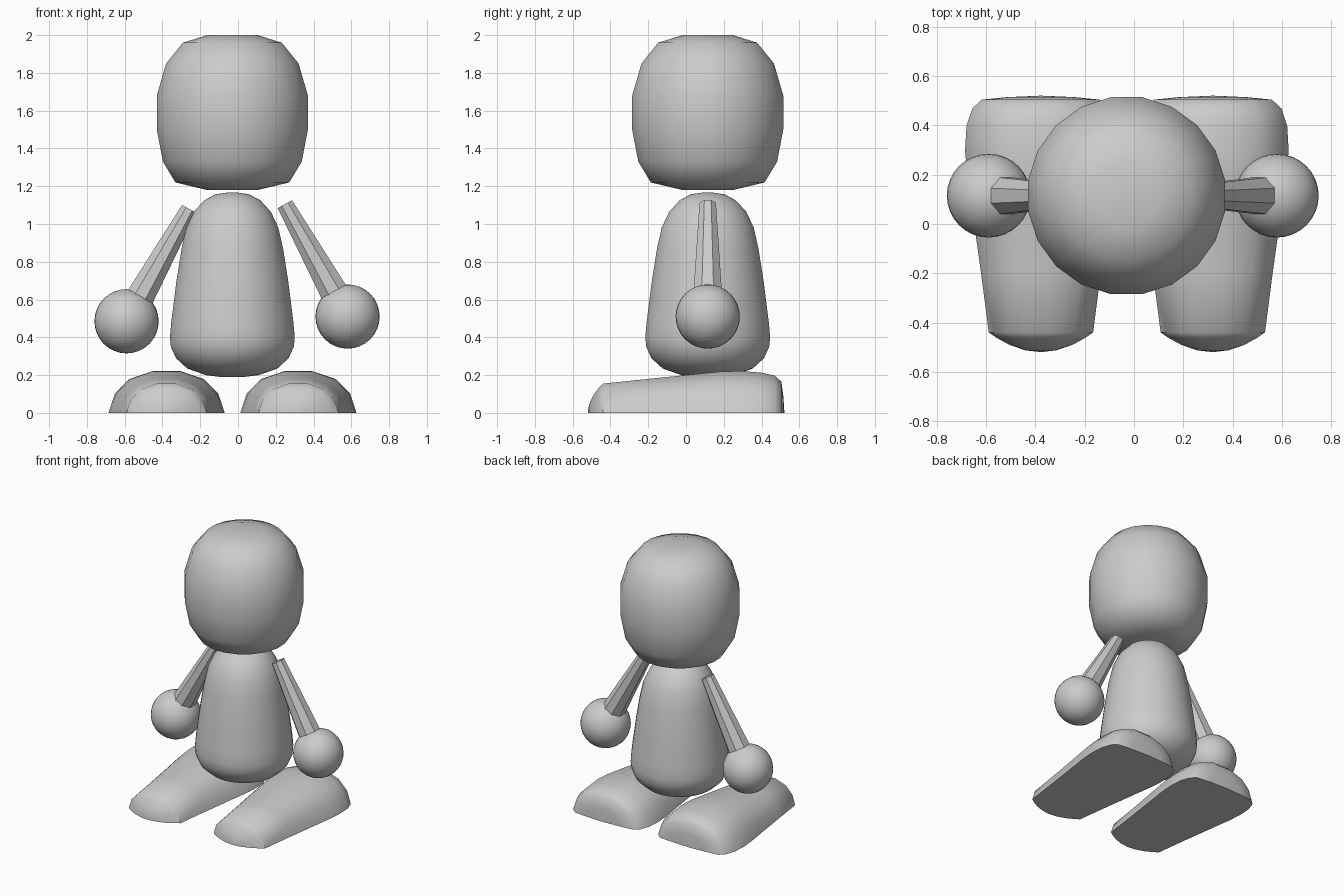
import bpy, bmesh, math
from mathutils import Vector

if "Cube" in bpy.data.objects:
    bpy.data.objects.remove(bpy.data.objects["Cube"])

grey = bpy.data.materials.new("light grey")
grey.diffuse_color = (0.6, 0.6, 0.6, 1)
grey.use_nodes = True
grey.node_tree.nodes["Principled BSDF"].inputs["Base Color"].default_value = grey.diffuse_color


def finish(bm, name, angle=None):
    """Turn a bmesh into a named object, smooth below the given angle."""
    bmesh.ops.remove_doubles(bm, verts=bm.verts, dist=1e-5)
    bmesh.ops.recalc_face_normals(bm, faces=bm.faces)
    mesh = bpy.data.meshes.new(name)
    bm.to_mesh(mesh)
    bm.free()
    mesh.materials.append(grey)
    ob = bpy.data.objects.new(name, mesh)
    bpy.context.collection.objects.link(ob)
    if angle:
        bpy.ops.object.select_all(action='DESELECT')
        ob.select_set(True)
        bpy.context.view_layer.objects.active = ob
        bpy.ops.object.shade_smooth_by_angle(angle=math.radians(angle))
    return ob


def loft(bm, rings, closed=True):
    """Bridge rings of points; a closed loft wraps around."""
    rows = [[bm.verts.new(p) for p in ring] for ring in rings]
    n = len(rows[0])
    for a, b in zip(rows, rows[1:]):
        for i in range(n if closed else n - 1):
            j = (i + 1) % n
            bm.faces.new((a[i], a[j], b[j], b[i]))
    return rows


def lathe(name, profile, x, y, sides):
    bm = bmesh.new()
    angles = [2 * math.pi * (i + 0.5) / sides for i in range(sides)]
    rows = loft(bm, [[(x + r * math.cos(a), y + r * math.sin(a), z) for a in angles]
                     for r, z in profile])
    bm.faces.new(rows[0])
    bm.faces.new(rows[-1])
    return finish(bm, name, 50)


# Head: rounded barrel
lathe("head", [(0.135, 1.18), (0.305, 1.22), (0.372, 1.33), (0.405, 1.5),
               (0.405, 1.68), (0.355, 1.85), (0.265, 1.96), (0.135, 2.0)],
      -0.03, 0.115, 20)

# Body: pear shape
lathe("body", [(0.06, 0.19), (0.14, 0.2), (0.24, 0.235), (0.3, 0.29), (0.327, 0.35),
               (0.332, 0.4), (0.325, 0.48), (0.297, 0.7), (0.27, 0.87), (0.245, 0.98),
               (0.205, 1.065), (0.15, 1.125), (0.09, 1.157), (0.03, 1.166)],
      -0.03, 0.115, 32)


# Arms: faceted tapered rods ending in ball hands
def arm(side, shoulder, hand):
    top, end = Vector((shoulder[0], 0.115, shoulder[1])), Vector((hand[0], 0.115, hand[1]))
    v = (end - top).normalized()
    across = Vector((0, 1, 0))
    out = v.cross(across)
    bm = bmesh.new()
    angles = [math.pi * (i + 0.5) / 4 for i in range(8)]
    rows = loft(bm, [[c + r * (math.cos(a) * across + math.sin(a) * out) for a in angles]
                     for c, r in ((top, 0.047), (end, 0.089))])
    bm.faces.new(rows[0])
    bm.faces.new(rows[1])
    finish(bm, side + "_arm")
    bm = bmesh.new()
    bmesh.ops.create_uvsphere(bm, u_segments=32, v_segments=16, radius=0.17)
    bmesh.ops.translate(bm, verts=bm.verts, vec=end)
    finish(bm, side + "_hand", 40)


arm("left", (-0.258, 1.08), (-0.59, 0.485))
arm("right", (0.248, 1.105), (0.58, 0.51))

# Feet: flat-soled wedges with domed toe and heel
half = [(1, 0), (0.89, 0.46), (0.64, 0.81), (0.24, 1)]
section = half + [(-u, v) for u, v in reversed(half)]


def foot(side, x):
    # each ring: y, half width, height
    toe = [(-0.44 - 0.08 * (1 - s * s), 0.212 * s, 0.155 * s) for s in (0.02, 0.3, 0.6, 0.85)]
    middle = [(-0.44, 0.212, 0.155), (-0.2, 0.243, 0.18), (0.05, 0.278, 0.205),
              (0.2, 0.3, 0.22), (0.3, 0.308, 0.221), (0.4, 0.302, 0.213),
              (0.47, 0.278, 0.197), (0.505, 0.24, 0.165)]
    heel = [(0.515, 0.14, 0.09), (0.521, 0.004, 0.003)]
    bm = bmesh.new()
    rows = loft(bm, [[(x + w * u, y, h * v) for u, v in section]
                     for y, w, h in toe + middle + heel], closed=False)
    bm.faces.new([r[0] for r in rows] + [r[-1] for r in reversed(rows)])
    bm.faces.new(rows[0])
    bm.faces.new(rows[-1])
    finish(bm, side + "_foot", 45)


foot("left", -0.378)
foot("right", 0.32)
